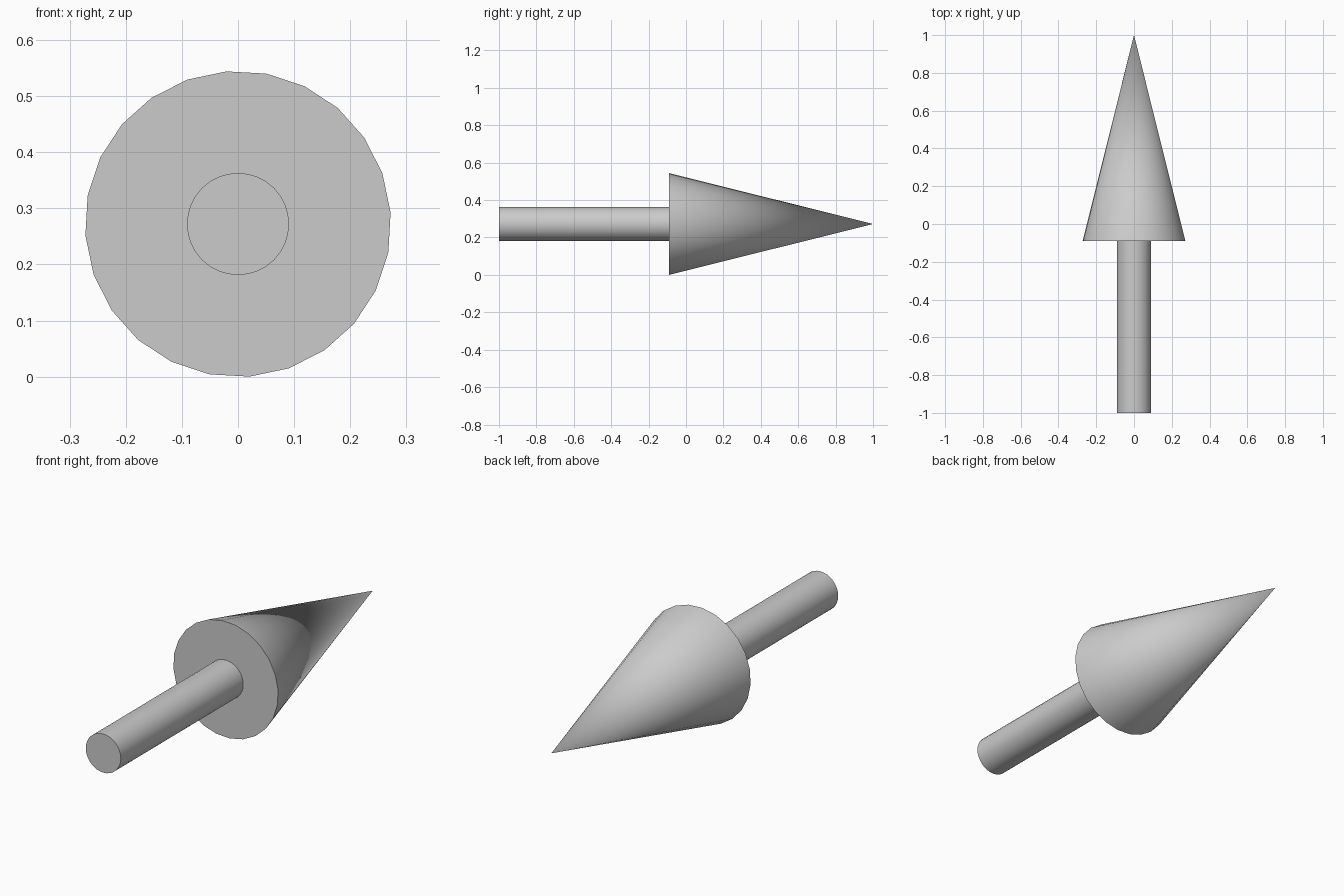
import bpy, bmesh
from math import radians
from mathutils import Matrix

if "Cube" in bpy.data.objects:
    bpy.data.objects.remove(bpy.data.objects["Cube"])

AXIS_Z = 0.272  # height of the arrow's centre line


def turned_part(name, sides, r_back, r_front, y0, y1, twist=0.0):
    """Capped cone or cylinder lying along +y."""
    bm = bmesh.new()
    place = (Matrix.Translation((0, (y0 + y1) / 2, AXIS_Z))
             @ Matrix.Rotation(radians(-90), 4, 'X')
             @ Matrix.Rotation(radians(-twist), 4, 'Z'))
    bmesh.ops.create_cone(bm, cap_ends=True, segments=sides, radius1=r_back,
                          radius2=r_front, depth=y1 - y0, matrix=place)
    bmesh.ops.remove_doubles(bm, verts=bm.verts, dist=1e-5)
    bmesh.ops.recalc_face_normals(bm, faces=bm.faces)
    mesh = bpy.data.meshes.new(name)
    bm.to_mesh(mesh)
    bm.free()
    obj = bpy.data.objects.new(name, mesh)
    bpy.context.collection.objects.link(obj)
    bpy.ops.object.select_all(action='DESELECT')
    obj.select_set(True)
    bpy.context.view_layer.objects.active = obj
    bpy.ops.object.shade_smooth_by_angle(angle=radians(40))
    return obj


# Arrow shaft
turned_part("shaft", 32, 0.0909, 0.0909, -1.0, -0.0909)

# Arrow head, slightly twisted about its axis
turned_part("arrow_head", 24, 0.2727, 0.0, -0.0909, 1.0, twist=4.3)
